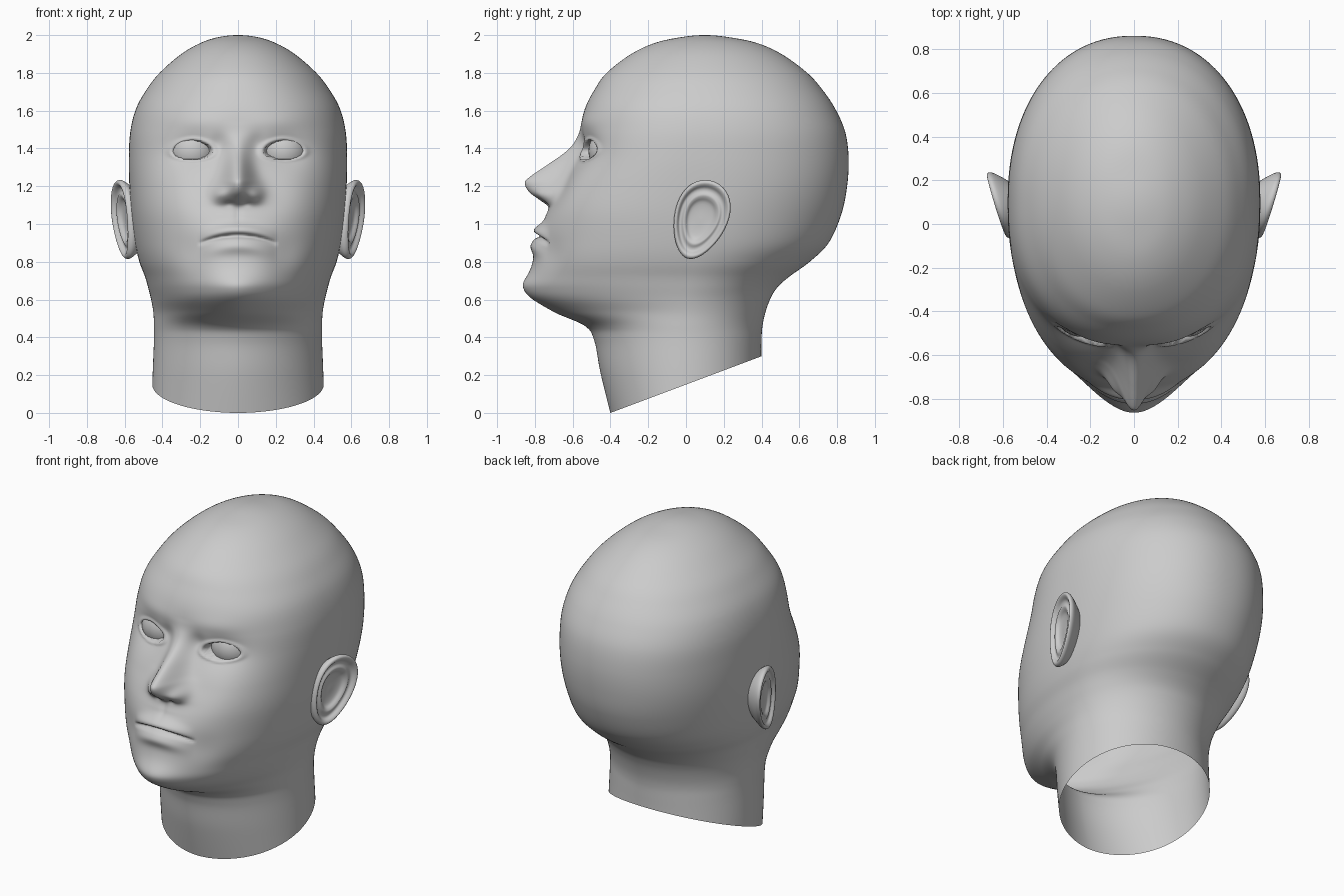
import bpy, bmesh, math
from math import sin, cos, pi, exp
from mathutils import Vector

if "Cube" in bpy.data.objects:
    bpy.data.objects.remove(bpy.data.objects["Cube"])


def hermite(p0, p1, p2, p3, t):
    """Catmull-Rom blend of four equal-length rows."""
    return [0.5 * (2 * b + (c - a) * t + (2 * a - 5 * b + 4 * c - d) * t * t
                   + (3 * b - a - 3 * c + d) * t ** 3)
            for a, b, c, d in zip(p0, p1, p2, p3)]


def smooth_lookup(table, z):
    """Interpolate rows (z, v1, v2) with finite-difference tangents."""
    if z <= table[0][0] or z >= table[-1][0]:
        return [0.0, 0.1]
    i = max(k for k in range(len(table) - 1) if table[k][0] <= z)

    def slope(k, c):
        a, b = table[max(k - 1, 0)], table[min(k + 1, len(table) - 1)]
        return (b[c] - a[c]) / (b[0] - a[0])
    p, q = table[i], table[i + 1]
    h = q[0] - p[0]
    t = (z - p[0]) / h
    return [(2*t**3 - 3*t*t + 1) * p[c] + (t**3 - 2*t*t + t) * h * slope(i, c)
            + (3*t*t - 2*t**3) * q[c] + (t**3 - t*t) * h * slope(i + 1, c)
            for c in (1, 2)]


def loft(name, rings):
    """Skin closed rings of points into a smooth mesh object."""
    bm = bmesh.new()
    vs = [[bm.verts.new(p) for p in ring] for ring in rings]
    n = len(rings[0])
    for a, b in zip(vs, vs[1:]):
        for j in range(n):
            k = (j + 1) % n
            bm.faces.new((a[j], a[k], b[k], b[j]))
    bmesh.ops.remove_doubles(bm, verts=bm.verts, dist=0.0004)
    me = bpy.data.meshes.new(name)
    ob = bpy.data.objects.new(name, me)
    bpy.context.collection.objects.link(ob)
    return ob, bm


def finish(ob, bm, mirror=False):
    bm.to_mesh(ob.data)
    bm.free()
    ob.data.shade_smooth()
    if mirror:
        ob.modifiers.new("mirror", "MIRROR")


# Head and neck sections: z, front y, back y, half width, widest y, front and back roundness
SECTIONS = [
    (-.10, -.375, .42, .46, 0, 1.9, 2.1),
    (.20, -.45, .40, .452, 0, 1.88, 2.1),
    (.38, -.485, .40, .445, 0, 1.88, 2.05),
    (.46, -.535, .405, .445, 0, 1.85, 2.0),
    (.53, -.69, .42, .448, 0, 1.72, 2.0),
    (.60, -.795, .445, .46, 0, 1.8, 2.0),
    (.66, -.82, .48, .475, .01, 1.92, 2.0),
    (.72, -.82, .545, .492, .02, 2.02, 2.0),
    (.80, -.808, .655, .522, .04, 2.12, 2.02),
    (.90, -.775, .755, .545, .06, 2.24, 2.08),
    (1.05, -.73, .822, .565, .08, 2.36, 2.12),
    (1.20, -.65, .853, .575, .1, 2.45, 2.17),
    (1.35, -.585, .861, .578, .1, 2.42, 2.18),
    (1.49, -.56, .842, .57, .1, 2.32, 2.18),
    (1.61, -.535, .79, .54, .1, 2.25, 2.15),
    (1.71, -.485, .723, .485, .1, 2.15, 2.1),
    (1.80, -.42, .642, .415, .1, 2.05, 2.05),
    (1.90, -.29, .505, .30, .1, 2, 2),
    (1.96, -.16, .37, .195, .1, 2, 2),
    (1.99, -.02, .22, .10, .1, 2, 2),
    (2.00, .10, .10, 0, .1, 2, 2)]
PAST_POLE = (1.99, .22, -.02, -.10, .1, 2, 2)

# Nose: z, projection, half width
NOSE = [(1.03, 0, .11), (1.09, .018, .11), (1.125, .08, .105), (1.17, .165, .095),
        (1.22, .213, .082), (1.25, .20, .073), (1.305, .145, .064), (1.40, .045, .055),
        (1.47, .008, .05), (1.54, 0, .06)]

# Soft swellings and hollows: |x|, z, x spread, z spread, height
BUMPS = [
    (.24, 1.39, .13, .085, -.038),   # eye socket
    (.10, 1.42, .045, .06, -.018),   # inner eye corner
    (.20, 1.54, .15, .05, .008),     # brow
    (.34, 1.17, .13, .12, .012),     # cheekbone
    (.25, .83, .09, .10, -.018),     # hollow beside the chin
    (.095, 1.155, .04, .04, .034),   # nostril wing
    (.045, 1.108, .022, .014, -.012),# nostril
    (0, 1.05, .018, .05, -.007),     # philtrum
    (0, .95, .18, .10, .02),         # muzzle
    (0, .67, .16, .07, .042)]        # chin


def relief(x, z):
    """Forward projection of the facial features at x, z."""
    x = abs(x)
    h = sum(a * exp(-((x - cx) / sx) ** 2 - ((z - cz) / sz) ** 2)
            for cx, cz, sx, sz, a in BUMPS)
    amp, width = smooth_lookup(NOSE, z)
    h += amp * exp(-(x / width) ** 2)
    # lips either side of a drooping mouth line
    t = z - (.938 - x * x)
    fade = max(0, 1 - (x / .205) ** 2)
    h += (.030 * fade * exp(-((t - .033) / .03) ** 2)
          + .030 * fade ** 1.3 * exp(-((t + .053) / .042) ** 2)
          - .030 * fade ** .5 * exp(-(t / .011) ** 2))
    # almond eye opening with a raised lid
    dz = z - 1.383
    q = (abs(x - .24) / .104) ** 1.7 + (abs(dz) / (.06 if dz > 0 else .043)) ** 2
    s = min(1, max(0, (1 - q) / .3))
    h += .010 * exp(-((q ** .5 - 1.12) / .14) ** 2) - .07 * s * s * (3 - 2 * s)
    return h


COLS = 240


def head_ring(row):
    z, front, back, w, yc, nf, nb = row
    w = max(w, 1e-5)
    pts = []
    for j in range(COLS):
        u = 2 * pi * j / COLS
        a = u - .5 * sin(u)              # denser columns on the face
        s, c = sin(a), cos(a)
        d, n = (yc - front, nf) if c > 0 else (back - yc, nb)
        d = max(d, 1e-5)
        r = ((abs(s) / w) ** n + (abs(c) / d) ** n) ** (-1 / n)
        x, y = r * s, yc - r * c
        if c > 0 and .5 < z < 1.7:
            y -= relief(x, z)
        pts.append((x, y, z))
    return pts


# Head, cut along the sloping neck opening
rows = [SECTIONS[0]] + SECTIONS + [PAST_POLE]
rings = []
for i in range(1, len(rows) - 2):
    steps = max(6, math.ceil((rows[i + 1][0] - rows[i][0]) / .009))
    if rows[i][0] < .4:
        steps = 10
    rings += [head_ring(hermite(*rows[i - 1:i + 3], k / steps)) for k in range(steps)]
rings.append(head_ring(SECTIONS[-1]))
head, bm = loft("head", rings)
bmesh.ops.bisect_plane(bm, geom=bm.verts[:] + bm.edges[:] + bm.faces[:],
                       plane_co=(0, -.4, 0), plane_no=Vector((0, -.3, .8)),
                       clear_inner=True)
finish(head, bm)

# Ears: size and lift of rings from the back of the shell, over the rim, into the bowl
EAR = [(.6, -.10), (.78, -.065), (.93, -.03), (1, -.005), (.985, .012), (.93, .018),
       (.87, .012), (.80, -.002), (.72, -.004), (.63, .004), (.55, -.002),
       (.45, -.016), (.25, -.022), (0, -.022)]


def ear_ring(scale, lift):
    pts = []
    for j in range(48):
        t = 2 * pi * j / 48
        a = .14 * cos(t) * (1 + .2 * sin(t)) * scale
        b = .215 * sin(t) * scale
        # tilted plane: the front edge and lobe sink into the cheek
        pts.append((.607 + .27 * a + .14 * b + lift,
                    .075 + a * cos(.33) + b * sin(.33),
                    1.022 - a * sin(.33) + b * cos(.33)))
    return pts


ear_rows = [EAR[0]] + EAR + [EAR[-1]]
ear_rings = [ear_ring(*hermite(*ear_rows[i - 1:i + 3], k / 3))
             for i in range(1, len(ear_rows) - 2) for k in range(3)]
ears, bm = loft("ears", ear_rings + [ear_ring(*EAR[-1])])
finish(ears, bm, mirror=True)

# Eyeballs
eyes, bm = loft("eyeballs", [[(0, 0, 0)]])
bm.clear()
bmesh.ops.create_uvsphere(bm, u_segments=40, v_segments=24, radius=.13)
bmesh.ops.translate(bm, verts=bm.verts, vec=(.24, -.386, 1.385))
finish(eyes, bm, mirror=True)
